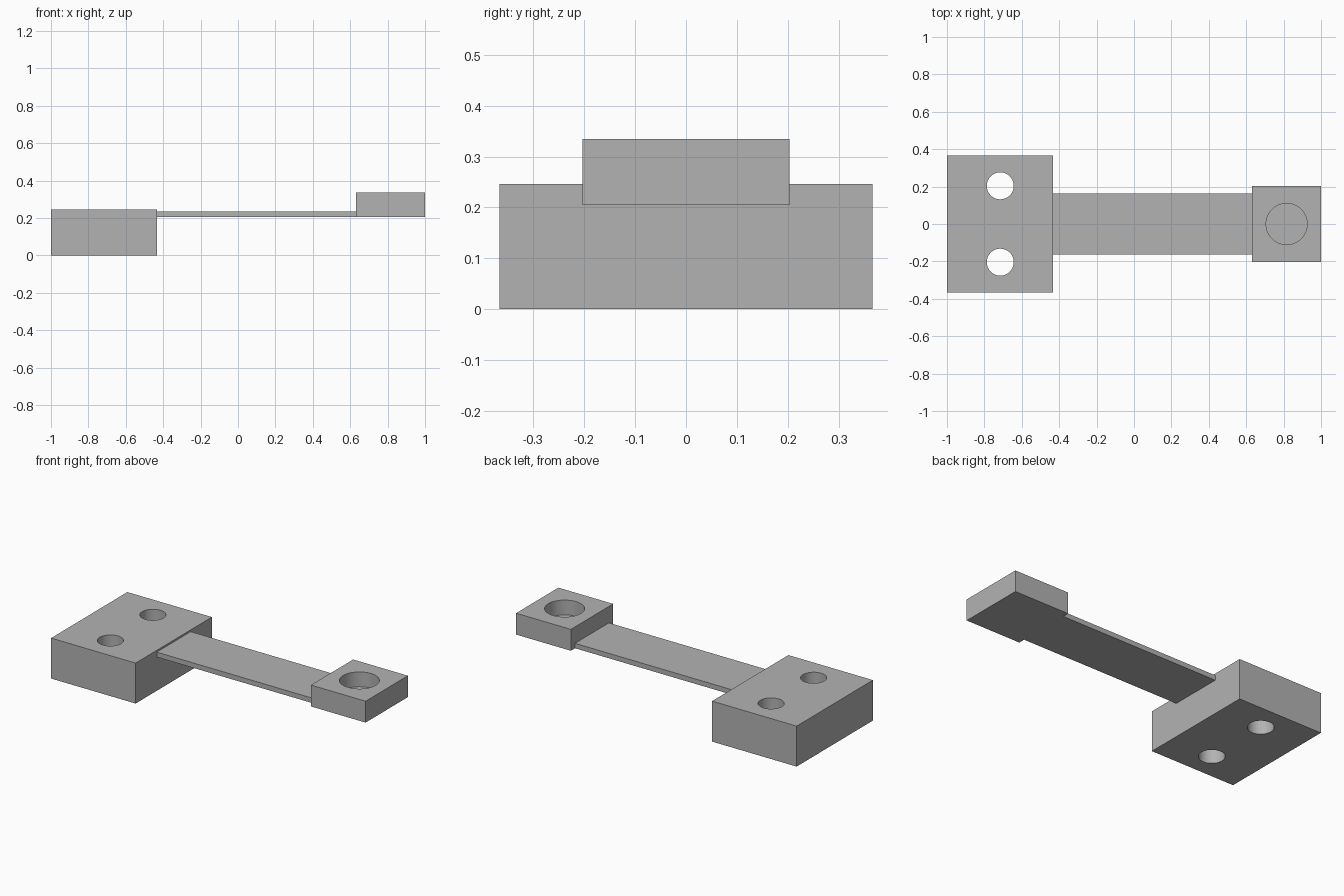
import bpy
import math

cube = bpy.data.objects.get("Cube")
if cube:
    bpy.data.objects.remove(cube, do_unlink=True)

# Single plain grey
grey = bpy.data.materials.new("plain grey")
grey.use_nodes = True
colour = (0.45, 0.45, 0.45, 1)
grey.diffuse_color = colour
grey.node_tree.nodes["Principled BSDF"].inputs["Base Color"].default_value = colour


def block(name, x, y, z):
    """Box from (min, max) ranges in x and z, with half width y."""
    bpy.ops.mesh.primitive_cube_add(
        size=1, location=((x[0] + x[1]) / 2, 0, (z[0] + z[1]) / 2))
    ob = bpy.context.object
    ob.name = name
    ob.scale = (x[1] - x[0], 2 * y, z[1] - z[0])
    bpy.ops.object.transform_apply(location=False, rotation=False, scale=True)
    ob.data.materials.append(grey)
    return ob


def drill(ob, x, y, radius, bottom, top):
    """Cut a round vertical hole between two heights."""
    bpy.ops.mesh.primitive_cylinder_add(
        vertices=64, radius=radius, depth=top - bottom,
        location=(x, y, (top + bottom) / 2))
    cutter = bpy.context.object
    cutter.hide_render = True
    cutter.data.materials.append(grey)
    mod = ob.modifiers.new("hole", "BOOLEAN")
    mod.operation = "DIFFERENCE"
    mod.solver = "EXACT"
    mod.object = cutter
    bpy.ops.object.select_all(action="DESELECT")
    ob.select_set(True)
    bpy.context.view_layer.objects.active = ob
    bpy.ops.object.modifier_apply(modifier=mod.name)
    bpy.data.objects.remove(cutter, do_unlink=True)
    bpy.ops.object.shade_smooth_by_angle(angle=math.radians(30))


# Mounting block with two through holes
base = block("mounting_block", (-1, -0.432), 0.366, (0, 0.246))
for side in (-1, 1):
    drill(base, -0.715, side * 0.204, 0.072, -0.1, 0.4)

# Thin flexible arm
block("thin_arm", (-0.432, 0.632), 0.163, (0.205, 0.235))

# End block with a blind round pocket
head = block("end_block", (0.632, 1), 0.203, (0.205, 0.335))
drill(head, 0.816, 0, 0.11, 0.245, 0.5)
